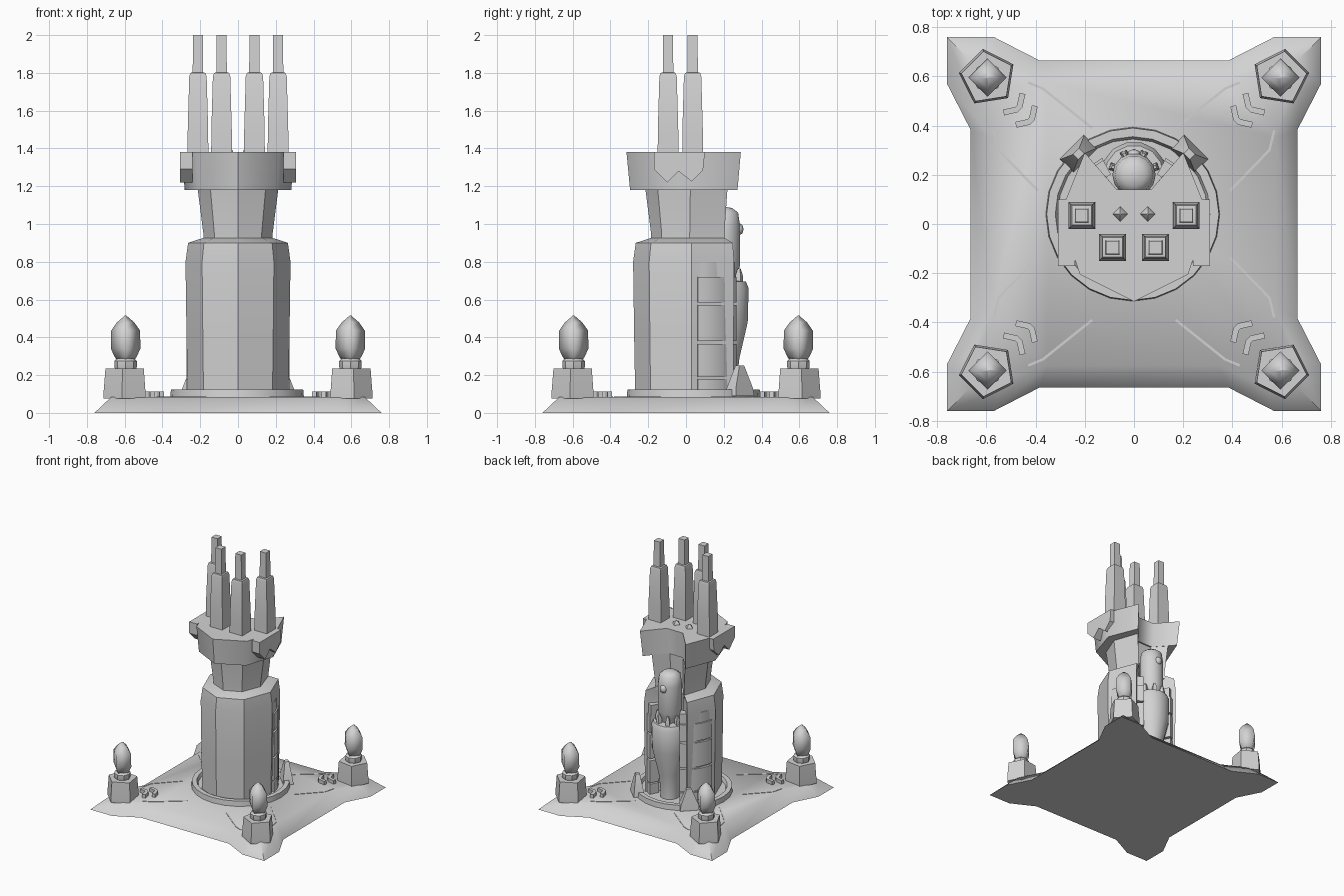
import bpy, bmesh, math
from mathutils import Vector

if "Cube" in bpy.data.objects:
    bpy.data.objects.remove(bpy.data.objects["Cube"])

stone = bpy.data.materials.new("grey_stone")
stone.diffuse_color = (0.65, 0.65, 0.65, 1)
stone.use_nodes = True
stone.node_tree.nodes["Principled BSDF"].inputs["Base Color"].default_value = stone.diffuse_color


def loft(name, layers, angle=35):
    """Skin a stack of equal-length 3D loops and cap both ends."""
    bm = bmesh.new()
    rows = [[bm.verts.new(p) for p in loop] for loop in layers]
    n = len(rows[0])
    for a, b in zip(rows, rows[1:]):
        for i in range(n):
            j = (i + 1) % n
            bm.faces.new((a[i], a[j], b[j], b[i]))
    bm.faces.new(rows[0][::-1])
    bm.faces.new(rows[-1])
    bmesh.ops.recalc_face_normals(bm, faces=bm.faces)
    me = bpy.data.meshes.new(name)
    bm.to_mesh(me)
    bm.free()
    me.materials.append(stone)
    ob = bpy.data.objects.new(name, me)
    bpy.context.collection.objects.link(ob)
    bpy.ops.object.select_all(action='DESELECT')
    ob.select_set(True)
    bpy.context.view_layer.objects.active = ob
    bpy.ops.object.shade_smooth_by_angle(angle=math.radians(angle))
    return ob


def lathe(name, profile, center, sides, turn=0, angle=35):
    """Profile of (radius, z) turned round a vertical axis."""
    cx, cy = center
    return loft(name, [[(cx + r * math.cos(turn + math.tau * i / sides),
                         cy + r * math.sin(turn + math.tau * i / sides), z)
                        for i in range(sides)] for r, z in profile], angle)


def prism(name, pts, z0, z1, angle=35):
    return loft(name, [[(x, y, z) for x, y in pts] for z in (z0, z1)], angle)


def strip(name, path, width, z0, z1):
    """Flat bar of constant width along a 2D path."""
    left, right = [], []
    for i, p in enumerate(path):
        a, b = Vector(path[max(i - 1, 0)]), Vector(path[min(i + 1, len(path) - 1)])
        d = (b - a).normalized()
        nrm = Vector((-d.y, d.x)) * width / 2
        left.append(Vector(p) + nrm)
        right.append(Vector(p) - nrm)
    return prism(name, left + right[::-1], z0, z1)


# Base slab with flared corners and sloping rim
def slab_plan(corner, shoulder, mid_x, mid_y):
    quarter = [(mid_y, mid_x), (corner, shoulder), (corner, corner),
               (shoulder, corner), (mid_x, mid_y)]
    pts = []
    for k in range(4):
        for x, y in quarter:
            for _ in range(k):
                x, y = -y, x
            pts.append((x, y))
    return pts


loft("base_slab", [[(x, y, 0) for x, y in slab_plan(0.76, 0.57, 0.385, 0.665)],
                   [(x, y, 0.085) for x, y in slab_plan(0.67, 0.54, 0.35, 0.575)]], 45)

# Round kerb about the tower
lathe("kerb_ring", [(0.355, 0.07), (0.35, 0.125), (0.315, 0.125), (0.305, 0.1)],
      (-0.005, 0.04), 24)

# Tower plan: eight sides with a recess at the back
half = [(0.19, -0.195), (0.278, 0.03), (0.19, 0.255), (0.075, 0.14)]
plan = [(0, -0.28)] + half + [(-x, y) for x, y in half[::-1]]


def tower_layer(s, z):
    return [(x * s, y * s if y < 0.1 else y * (1 + (s - 1) * 0.6), z) for x, y in plan]


loft("tower_shaft", [tower_layer(s, z) for s, z in
                     [(0.96, 0.09), (0.98, 0.4), (1, 0.8), (0.95, 0.9), (0.62, 0.93)]])
loft("tower_neck", [tower_layer(s, z) for s, z in [(0.66, 0.9), (0.66, 0.95), (0.77, 1.19)]])

# Crown with the same recess
crown_half = [(0.22, -0.205), (0.3, 0.04), (0.2, 0.29), (0.07, 0.14)]
crown = [(0, -0.315)] + crown_half + [(-x, y) for x, y in crown_half[::-1]]
loft("crown", [[(x * s, y * s, z) for x, y in crown]
               for s, z in [(0.94, 1.18), (1, 1.38)]], 50)

# Zigzag-edged plates at the sides of the crown
zigzag = [(-0.17, 1.38), (-0.17, 1.29), (-0.1, 1.22), (-0.04, 1.28),
          (0.03, 1.225), (0.09, 1.285), (0.1, 1.38)]
for s in (-1, 1):
    loft("crown_plate", [[(s * x, y, z) for y, z in zigzag] for x in (0.24, 0.308)])

# Four stepped chimneys and two small studs on the crown
for s in (-1, 1):
    for cx, cy in ((0.212, 0.035), (0.087, -0.095)):
        prof = [(0.055, 1.36), (0.054, 1.5), (0.046, 1.78), (0.04, 1.8),
                (0.028, 1.802), (0.026, 2.0)]
        lathe("chimney", [(r * math.sqrt(2), z) for r, z in prof],
              (s * cx, cy), 4, math.pi / 4, 20)
    lathe("crown_stud", [(0.032, 1.375), (0.028, 1.39), (0.003, 1.41)],
          (s * 0.056, 0.04), 4)

# Curved wall bands flanking the recess
for s in (-1, 1):
    for z0, z1 in ((0.1, 0.18), (0.19, 0.365), (0.38, 0.57), (0.585, 0.72), (0.72, 0.8)):
        r = 0.275 if z1 < 0.75 else 0.265
        angs = [math.radians(8 + 9 * i) for i in range(7)]
        outer = [(s * r * math.cos(a), 0.025 + r * math.sin(a)) for a in angs]
        inner = [(s * 0.2 * math.cos(a), 0.025 + 0.2 * math.sin(a)) for a in angs]
        prism("wall_band", outer + inner[::-1], z0, z1)

    # Pointed buttress standing on the kerb
    c = Vector((s * 0.225, 0.285))
    out = Vector((s * 0.7, 0.7))
    side = Vector((-out.y, out.x))

    def foot(w, d, z):
        return [(*(c + out * a * d + side * b * w), z)
                for a, b in ((-1, -1), (1, -1), (1, 1), (-1, 1))]
    loft("buttress", [foot(0.07, 0.04, 0.09), foot(0.065, 0.035, 0.13),
                      foot(0.018, 0.015, 0.25)])

# Canister and capsule in the recess
lathe("canister", [(0.07, 0.09), (0.07, 0.16), (0.085, 0.29), (0.13, 0.48),
                   (0.135, 0.66), (0.12, 0.695), (0.07, 0.7)], (0, 0.2), 14)
lathe("capsule", [(0.06, 0.68), (0.075, 0.74), (0.088, 0.78), (0.088, 0.99),
                  (0.078, 1.06), (0.045, 1.085), (0.01, 1.09)], (0, 0.2), 14, 0, 45)
lathe("capsule_eye", [(0.006, 0.94), (0.024, 0.95), (0.03, 0.972), (0.024, 0.995),
                      (0.006, 1.005)], (0, 0.275), 8, 0, 60)
for a in (20, 65, 115, 160):
    x, y = 0.09 * math.cos(math.radians(a)), 0.2 + 0.09 * math.sin(math.radians(a))
    lathe("clasp", [(0.022, 0.68), (0.02, 0.73), (0.008, 0.765)], (x, y), 4,
          math.radians(a + 45))

# Corner furniture
for sx in (-1, 1):
    for sy in (-1, 1):
        c = (sx * 0.595, sy * 0.595)
        inward = math.atan2(-sy, -sx)
        lathe("corner_pedestal", [(0.118, 0.075), (0.118, 0.11), (0.108, 0.235)], c, 5, inward)
        lathe("crystal_collar", [(0.055, 0.23), (0.06, 0.245), (0.06, 0.275), (0.045, 0.288)],
              c, 8)
        lathe("crystal", [(0.04, 0.27), (0.06, 0.3), (0.078, 0.34), (0.077, 0.435),
                          (0.045, 0.48), (0.004, 0.515)], c, 4, 0, 180)
        # Two chevrons pointing at the tower
        for k in (0.465, 0.415):
            path = [(k + 0.065, k - 0.012), (k + 0.012, k),
                    (k, k + 0.012), (k - 0.012, k + 0.065)]
            strip("chevron", [(sx * x, sy * y) for x, y in path], 0.024, 0.08, 0.113)
        # Thin ridges across the slab
        for path in ([(0.43, 0.575), (0.37, 0.55), (0.17, 0.39)],
                     [(0.57, 0.38), (0.55, 0.3), (0.39, 0.135)]):
            strip("ground_seam", [(sx * x, sy * y) for x, y in path], 0.01, 0.08, 0.088)
